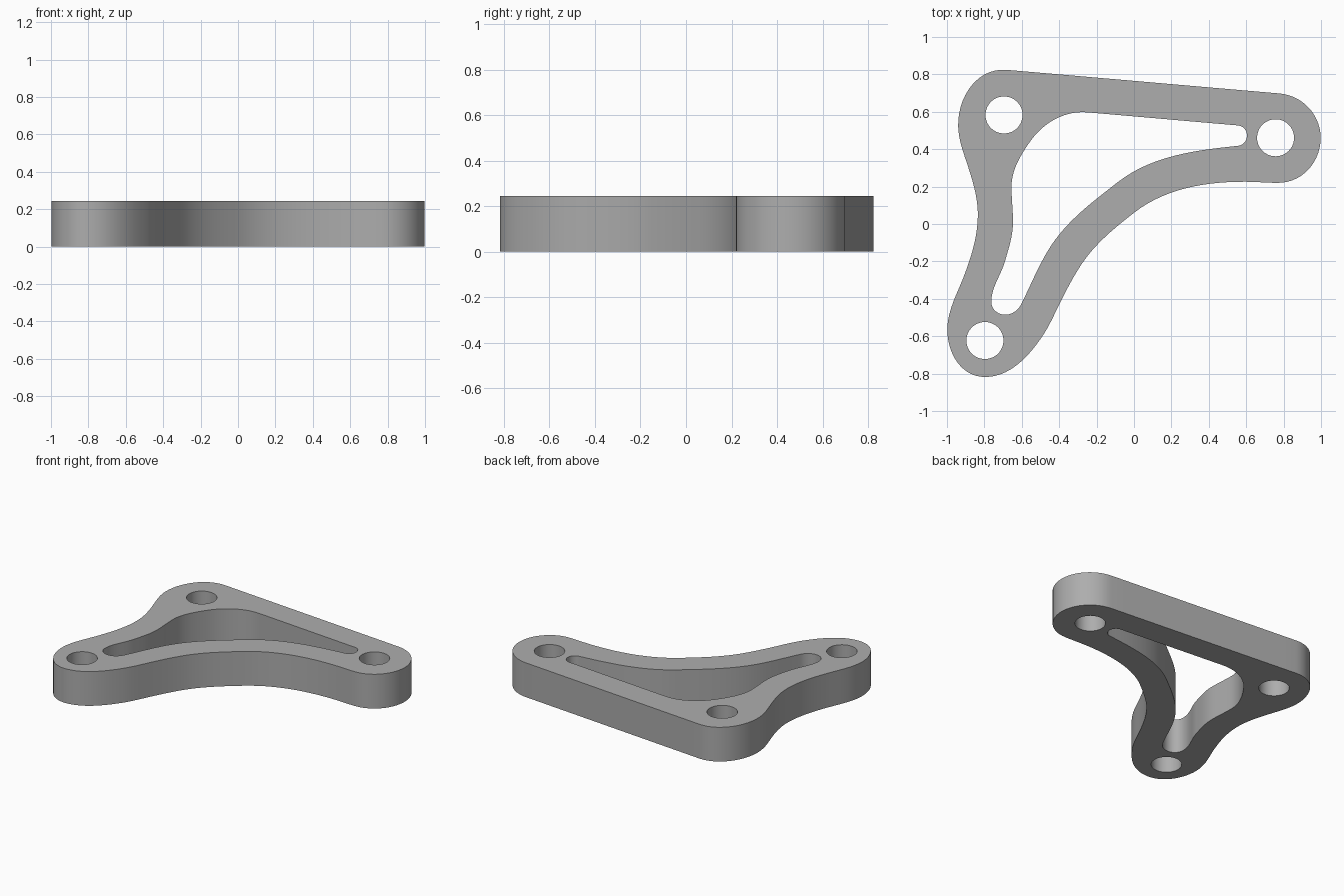
import bpy, bmesh, math
from mathutils import Vector

HEIGHT = 0.245

cube = bpy.data.objects.get("Cube")
if cube:
    bpy.data.objects.remove(cube, do_unlink=True)

# Each path point is x, y and the heading in degrees
OUTER = [(-0.68, 0.824, -4.9), (0.777, 0.698, -4.9), (0.998, 0.46, -90), (0.77, 0.22, -180),
         (0.59, 0.226, -180), (0, 0.06, -142), (-0.27, -0.2, -125), (-0.385, -0.4, -117),
         (-0.49, -0.6, -124), (-0.797, -0.818, -180), (-0.998, -0.565, 90),
         (-0.91, -0.28, 69), (-0.835, 0.05, 90), (-0.885, 0.3, 108), (-0.94, 0.53, 90)]
WINDOW = [(-0.25, 0.597, -4.9), (0.556, 0.527, -4.9), (0.604, 0.473, -90), (0.556, 0.418, -174),
          (-0.085, 0.225, -142), (-0.424, -0.088, -126), (-0.604, -0.43, -117),
          (-0.69, -0.485, -180), (-0.763, -0.415, 90), (-0.69, -0.2, 74),
          (-0.647, 0.01, 90), (-0.655, 0.2, 90), (-0.556, 0.44, 55)]
HOLES = [(-0.695, 0.583), (0.757, 0.461), (-0.797, -0.623)]


def add_loop(curve, points):
    """Closed bezier loop whose spans approximate arcs between headings."""
    spline = curve.splines.new('BEZIER')
    spline.bezier_points.add(len(points) - 1)
    spline.use_cyclic_u = True
    spline.resolution_u = 14
    knots = spline.bezier_points
    for knot, (x, y, _) in zip(knots, points):
        knot.handle_left_type = knot.handle_right_type = 'FREE'
        knot.co = (x, y, 0)
    for i, (x, y, heading) in enumerate(points):
        j = (i + 1) % len(points)
        a, b = math.radians(heading), math.radians(points[j][2])
        turn = abs(math.remainder(b - a, math.tau))
        chord = (knots[j].co - knots[i].co).length
        reach = chord / (3 * math.cos(turn / 4) ** 2)
        knots[i].handle_right = knots[i].co + reach * Vector((math.cos(a), math.sin(a), 0))
        knots[j].handle_left = knots[j].co - reach * Vector((math.cos(b), math.sin(b), 0))


# Flat profile with a window and three bolt holes, extruded to a plate
profile = bpy.data.curves.new("bracket_plate", 'CURVE')
profile.dimensions = '2D'
profile.fill_mode = 'BOTH'
profile.extrude = HEIGHT / 2
add_loop(profile, OUTER)
add_loop(profile, WINDOW)
for cx, cy in HOLES:
    add_loop(profile, [(cx + 0.099 * math.cos(t), cy + 0.099 * math.sin(t), math.degrees(t) + 90)
                       for t in (0, math.pi / 2, math.pi, 3 * math.pi / 2)])

plate = bpy.data.objects.new("bracket_plate", profile)
bpy.context.collection.objects.link(plate)
bpy.ops.object.select_all(action='DESELECT')
plate.select_set(True)
bpy.context.view_layer.objects.active = plate
bpy.ops.object.convert(target='MESH')
plate = bpy.context.object

# Weld caps to walls and stand the plate on the ground
bm = bmesh.new()
bm.from_mesh(plate.data)
bmesh.ops.remove_doubles(bm, verts=bm.verts, dist=0.0002)
bmesh.ops.translate(bm, verts=bm.verts, vec=(0, 0, HEIGHT / 2))
bmesh.ops.recalc_face_normals(bm, faces=bm.faces)
bm.to_mesh(plate.data)
bm.free()
bpy.ops.object.shade_smooth_by_angle(angle=math.radians(30))

# Plain grey finish
grey = bpy.data.materials.new("plain_grey")
grey.use_nodes = True
grey.diffuse_color = (0.42, 0.42, 0.42, 1)
grey.node_tree.nodes["Principled BSDF"].inputs["Base Color"].default_value = grey.diffuse_color
plate.data.materials.clear()
plate.data.materials.append(grey)
